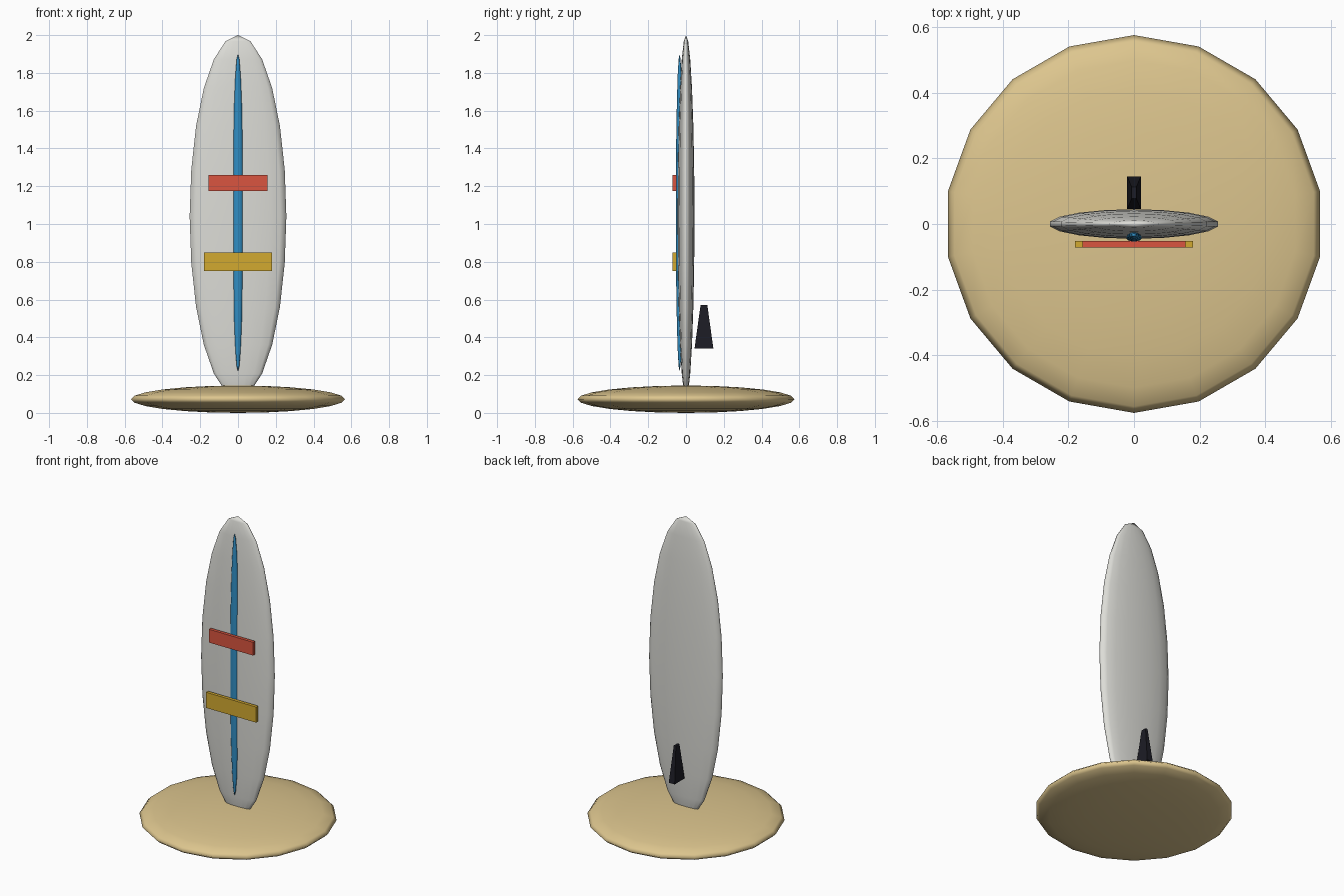
import bpy
import bmesh
from mathutils import Matrix, Vector

cube = bpy.data.objects.get("Cube")
if cube:
    bpy.data.objects.remove(cube, do_unlink=True)


def material(name, rgb):
    mat = bpy.data.materials.new(name)
    mat.use_nodes = True
    color = (*rgb, 1.0)
    mat.diffuse_color = color
    mat.node_tree.nodes["Principled BSDF"].inputs["Base Color"].default_value = color
    return mat


def add_object(name, bm, mat, smooth=False):
    mesh = bpy.data.meshes.new(name)
    for face in bm.faces:
        face.smooth = smooth
    bm.to_mesh(mesh)
    bm.free()
    mesh.materials.append(mat)
    obj = bpy.data.objects.new(name, mesh)
    bpy.context.collection.objects.link(obj)
    return obj


def ellipsoid(name, center, radii, mat):
    bm = bmesh.new()
    place = Matrix.Translation(center) @ Matrix.Diagonal((*radii, 1.0))
    bmesh.ops.create_uvsphere(bm, u_segments=18, v_segments=12, radius=1.0, matrix=place)
    return add_object(name, bm, mat, smooth=True)


def block(name, center, size, mat, top_scale=1.0):
    """Box whose top can be narrowed toward its axis."""
    bm = bmesh.new()
    bmesh.ops.create_cube(bm, size=1.0, matrix=Matrix.Diagonal((*size, 1.0)))
    for v in bm.verts:
        if v.co.z > 0:
            v.co.x *= top_scale
            v.co.y *= top_scale
        v.co += Vector(center)
    return add_object(name, bm, mat)


white = material("off white", (0.72, 0.72, 0.68))
sand = material("sand", (0.72, 0.56, 0.27))
blue = material("blue", (0.03, 0.27, 0.55))
red = material("red", (0.70, 0.09, 0.05))
yellow = material("yellow", (0.65, 0.40, 0.03))
black = material("near black", (0.012, 0.012, 0.018))

# Sand mound and upright board
ellipsoid("sand_base", (0, 0, 0.0725), (0.575, 0.575, 0.0725), sand)
ellipsoid("board", (0, 0, 1.04), (0.26, 0.045, 0.96), white)

# Centre stripe and cross bands on the front
ellipsoid("center_stripe", (0, -0.034, 1.06), (0.028, 0.02, 0.84), blue)
block("upper_band", (0, -0.061, 1.217), (0.314, 0.02, 0.085), red)
block("lower_band", (0, -0.061, 0.80), (0.358, 0.02, 0.10), yellow)

# Tapered fin on the back
block("fin", (0, 0.095, 0.455), (0.042, 0.10, 0.23), black, top_scale=0.36)
